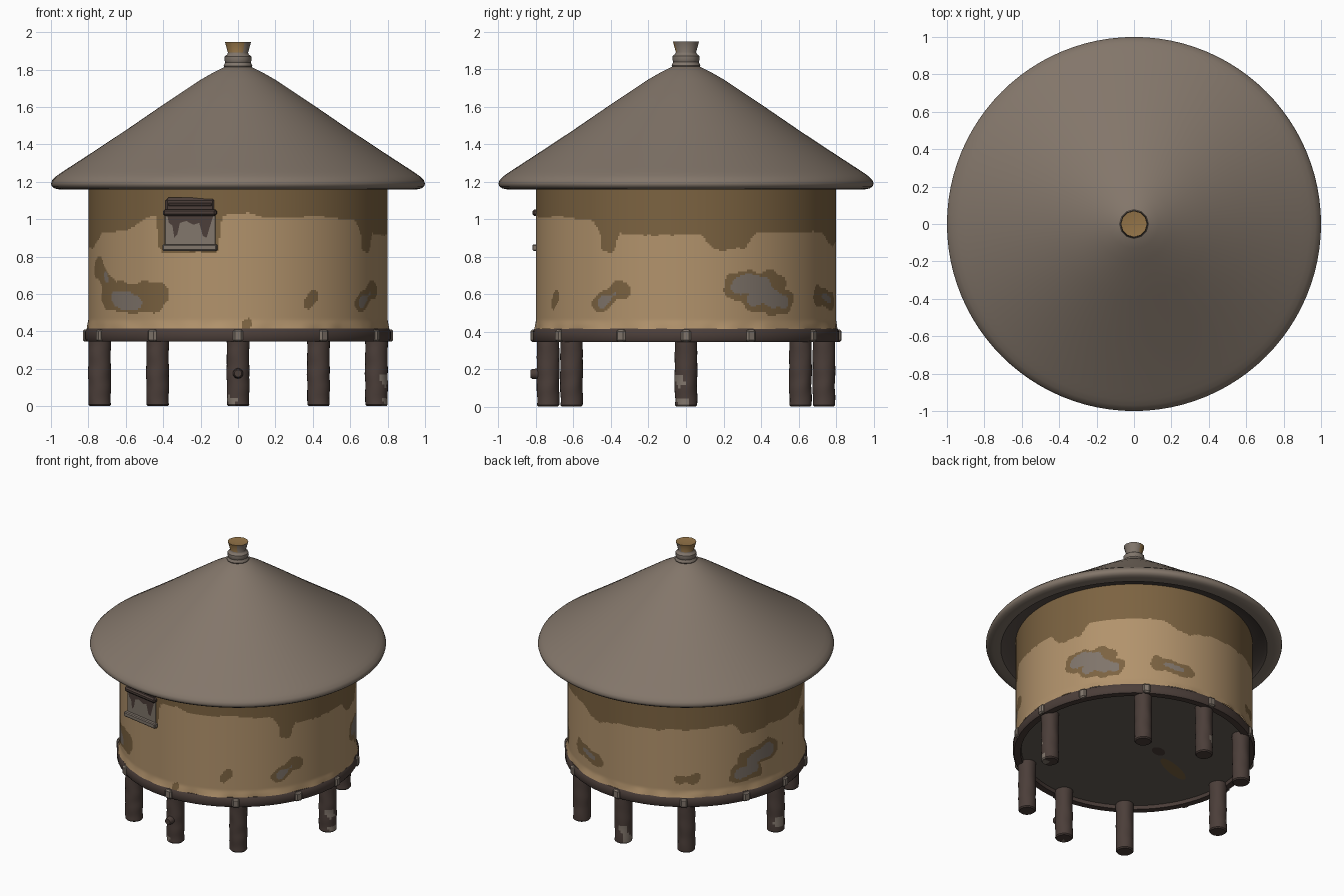
import bpy, bmesh, math
from mathutils import Vector, Matrix, noise

if "Cube" in bpy.data.objects:
    bpy.data.objects.remove(bpy.data.objects["Cube"], do_unlink=True)


def material(name, r, g, b):
    """Flat material from 0-255 display values, stored as linear."""
    col = [((c / 255 + 0.055) / 1.055) ** 2.4 for c in (r, g, b)] + [1.0]
    m = bpy.data.materials.new(name)
    m.use_nodes = True
    m.diffuse_color = col
    m.node_tree.nodes["Principled BSDF"].inputs["Base Color"].default_value = col
    return m


THATCH = material("thatch_grey_brown", 131, 118, 106)
TAN = material("clay_tan", 178, 147, 108)
BROWN = material("damp_clay_brown", 124, 99, 65)
GREY = material("bare_grey", 128, 117, 107)
WOOD = material("dark_wood", 75, 62, 57)
FLOOR = material("floor_grey", 101, 93, 85)
HOLLOW = material("eave_underside", 86, 76, 70)
OCHRE = material("ochre", 148, 116, 72)


def finish(name, bm, mats, rule=None, smooth=True):
    """Turn a bmesh into an object, colouring faces by a rule on centre and normal."""
    bm.normal_update()
    for f in bm.faces:
        f.smooth = smooth
        if rule:
            f.material_index = rule(f.calc_center_median(), f.normal)
    me = bpy.data.meshes.new(name)
    bm.to_mesh(me)
    bm.free()
    for m in mats:
        me.materials.append(m)
    if smooth:
        me.set_sharp_from_angle(angle=math.radians(40))
    ob = bpy.data.objects.new(name, me)
    bpy.context.collection.objects.link(ob)
    return ob


def around(deg, r, z):
    """Point at an azimuth measured from the front towards +x."""
    a = math.radians(deg)
    return Vector((r * math.sin(a), -r * math.cos(a), z))


def revolve(name, profile, segs, mats, rule=None, offset=(0, 0, 0), wobble=None):
    bm = bmesh.new()
    rings = []
    for s in range(segs):
        pts = [around(360 * s / segs, r, z) for r, z in profile]
        if wobble:
            pts = [wobble(p) for p in pts]
        rings.append([bm.verts.new(p + Vector(offset)) for p in pts])
    for s in range(segs):
        a, b = rings[s], rings[(s + 1) % segs]
        for i in range(len(profile) - 1):
            bm.faces.new((a[i], b[i], b[i + 1], a[i + 1]))
    bmesh.ops.remove_doubles(bm, verts=bm.verts[:], dist=1e-5)
    return finish(name, bm, mats, rule)


def box(name, size, loc, turn, mat, bevel=0.006):
    bm = bmesh.new()
    bmesh.ops.create_cube(bm, size=1)
    bmesh.ops.scale(bm, vec=size, verts=bm.verts[:])
    bmesh.ops.bevel(bm, geom=bm.edges[:], offset=bevel, segments=1, affect='EDGES')
    bmesh.ops.transform(bm, matrix=Matrix.Translation(loc) @ Matrix.Rotation(turn, 4, 'Z'),
                        verts=bm.verts[:])
    return finish(name, bm, [mat], smooth=False)


def plate(name, points, mat):
    """Thin flat plate from an outline."""
    bm = bmesh.new()
    face = bm.faces.new([bm.verts.new(p) for p in points])
    bmesh.ops.solidify(bm, geom=[face], thickness=0.005)
    bmesh.ops.recalc_face_normals(bm, faces=bm.faces[:])
    return finish(name, bm, [mat], smooth=False)


# Thatched roof with rounded eave and dark hollow underside
roof = [(0.79, 1.2), (0.88, 1.18), (0.9, 1.16), (0.95, 1.158), (0.98, 1.164), (0.995, 1.175),
        (1, 1.19), (0.993, 1.209), (0.97, 1.231), (0.94, 1.252), (0.9, 1.278), (0.8, 1.343),
        (0.6, 1.475), (0.4, 1.612), (0.2, 1.745), (0.13, 1.785), (0.07, 1.815), (0, 1.83)]
revolve("thatched_roof", roof, 96, [THATCH, HOLLOW],
        lambda c, n: int(n.z < 0 and c.xy.length < 0.9))

# Roof finial: tied collar and flared tip with a nearly flat top
finial = [(0.07, 1.805), (0.077, 1.82), (0.068, 1.838), (0.073, 1.85), (0.071, 1.87),
          (0.058, 1.88), (0.054, 1.89), (0.07, 1.948), (0.06, 1.947), (0, 1.94)]
revolve("roof_finial", finial, 12, [GREY, OCHRE],
        lambda c, n: int(c.z > 1.89 and (n.z > 0.5 or n.x + 0.5 * n.y < 0.25)))

# Clay wall: damp band below the eave, worn patches with bare cores
BAND = [(-90, .84), (-73, .85), (-66, .92), (-48, .94), (-39, 1.0), (-33, 1.02), (-32, .85),
        (-30, .82), (-8, .82), (-6, 1.02), (4, 1.03), (15, 1.0), (30, 1.02), (52, .99),
        (55, .93), (56, .83), (61, .83), (64, .92), (82, .91), (96, .91), (101, .84), (113, .84),
        (118, .93), (155, .93), (159, .89), (168, .85), (175, .88), (190, .9), (238, .93),
        (243, .84), (256, .83), (260, .86), (270, .84)]
# Patches as (start azimuth, z, end azimuth, z, radius)
WORN = [(-69, .745, -57, .62, .06), (-60, .59, -34, .585, .08), (28, .56, 30, .58, .03),
        (55, .55, 64, .62, .05), (111, .64, 126, .64, .085), (117, .58, 130, .565, .075),
        (152, .59, 168, .56, .055), (213, .54, 219, .56, .035), (242, .55, 250, .56, .075),
        (246, .63, 260, .67, .075), (272, .66, 273, .68, .03), (3, .44, 4, .45, .022)]
BARE = [(-55, .57, -43, .565, .042), (-62, .71, -61, .68, .02), (56, .55, 62, .6, .022),
        (112, .65, 120, .65, .055), (117, .585, 130, .565, .045), (156, .585, 164, .57, .022),
        (242, .55, 250, .57, .042), (248, .62, 259, .665, .045)]
ARC = math.radians(1) * 0.8


def band_edge(a):
    for (a0, z0), (a1, z1) in zip(BAND, BAND[1:]):
        if a0 <= a <= a1:
            return z0 + (z1 - z0) * (a - a0) / (a1 - a0)
    return 0.9


def inside(patches, a, z, wob):
    c = Vector((a * ARC, z))
    for a0, z0, a1, z1, r in patches:
        p, q = Vector((a0 * ARC, z0)), Vector((a1 * ARC, z1))
        t = max(0, min(1, (c - p).dot(q - p) / (q - p).length_squared))
        if (c - p.lerp(q, t)).length < r + wob:
            return True
    return False


def wall_colour(c, n):
    a = (math.degrees(math.atan2(c.x, -c.y)) + 90) % 360 - 90
    wob = noise.noise(c * 12) * 0.025
    if c.z > band_edge(a) + wob * 0.6:
        return 1
    if c.z > 0.83 or not inside(WORN, a, c.z, wob):
        return 0
    return 2 if inside(BARE, a, c.z, wob) else 1


def uneven_foot(p):
    """Clay spreads irregularly at the foot of the wall."""
    spread = max(0, 0.46 - p.z) * (0.25 + 0.25 * noise.noise(p * 9))
    return Vector((p.x * (1 + spread), p.y * (1 + spread), p.z))


wall = [(0.8, 0.415 + 0.79 * i / 80) for i in range(81)]
revolve("clay_wall", wall, 480, [TAN, BROWN, GREY], wall_colour, wobble=uneven_foot)

# Platform: floor disc with a rim of beams
rim = [(0, 0.37), (0.76, 0.37), (0.765, 0.345), (0.81, 0.345), (0.818, 0.357), (0.818, 0.4),
       (0.808, 0.416), (0.78, 0.42)]
revolve("platform", rim, 72, [WOOD, FLOOR], lambda c, n: int(c.xy.length < 0.76))

# Stains under the floor
for name, x, y, length, width, turn, mat in (
        ("floor_stain_long", -0.37, -0.03, 0.16, 0.045, 0.38, BROWN),
        ("floor_stain_round", -0.14, 0.09, 0.06, 0.04, 0.38, WOOD)):
    spin = Matrix.Rotation(turn, 3, 'Z')
    oval = [Vector((x, y, 0.367)) + spin @ Vector((length * math.cos(t), width * math.sin(t), 0))
            for t in (math.tau * k / 20 for k in range(20))]
    plate(name, oval, mat)

# Ties over the beam joints
for i, deg in enumerate(s + q for q in (0, 180) for s in (0, 34, 65, 90, 115, 146)):
    box(f"beam_tie_{i + 1}", (0.052, 0.03, 0.066), around(deg, 0.815, 0.378),
        math.radians(deg), GREY, 0.01)

# Eight support posts, slightly uneven, with a few bare spots
post = [(0, 0), (0.052, 0)] + [(0.06, 0.008 + 0.018 * i) for i in range(21)]
CHIPS = [Vector(p) for p in ((.79, -.035, .14), (.785, -.02, .01), (-.04, .785, .1),
                             (-.05, .765, .04), (-.79, .03, .08), (-.04, -.78, .02))]


def post_wobble(p):
    k = 1 + 0.07 * noise.noise(p * 14)
    return Vector((p.x * k, p.y * k, p.z))


def post_colour(c, n):
    return int(any((c - p).length < 0.035 + 0.02 * noise.noise(c * 30) for p in CHIPS))


spots = [(x, y) for x in (-0.43, 0.43) for y in (-0.61, 0.61)]
spots += [(0, -0.735), (0, 0.735), (-0.74, 0), (0.74, 0)]
for i, (x, y) in enumerate(spots):
    revolve(f"post_{i + 1}", post, 24, [WOOD, GREY], post_colour, (x, y, 0), post_wobble)

# Cut branch stub on the front post
stub = revolve("post_stub", [(0.03, 0), (0.026, 0.045), (0.02, 0.055), (0, 0.055)], 10, [WOOD])
stub.location = (0, -0.775, 0.175)
stub.rotation_euler.x = math.radians(90)

# Window: pale shutter, sill, lintel poles and dark drips, slightly turned with the wall
TURN = math.radians(-10)
HUB = Vector((-0.255, -0.765, 0))


def at_window(x, y, z):
    return HUB + Matrix.Rotation(TURN, 3, 'Z') @ Vector((x, y, z))


box("window_shutter", (0.28, 0.1, 0.2), at_window(0, 0.045, 0.94), TURN, GREY)
box("window_sill", (0.295, 0.06, 0.035), at_window(0, 0, 0.848), TURN, GREY)
box("window_head", (0.275, 0.08, 0.08), at_window(0, 0.03, 1.075), TURN, WOOD, 0.015)
box("lintel_pole", (0.29, 0.055, 0.035), at_window(0, -0.003, 1.035), TURN, WOOD, 0.01)
box("upper_pole", (0.24, 0.03, 0.02), at_window(0, 0, 1.078), TURN, WOOD)

drips = [(-.125, 1.03), (-.115, .98), (-.095, .965), (-.085, .9), (-.068, .92), (-.055, .98),
         (-.02, .99), (.02, .97), (.05, .98), (.07, .91), (.09, .9), (.105, .95), (.13, 1.03)]
plate("window_drips", [at_window(x, -0.01, z) for x, z in drips], WOOD)
